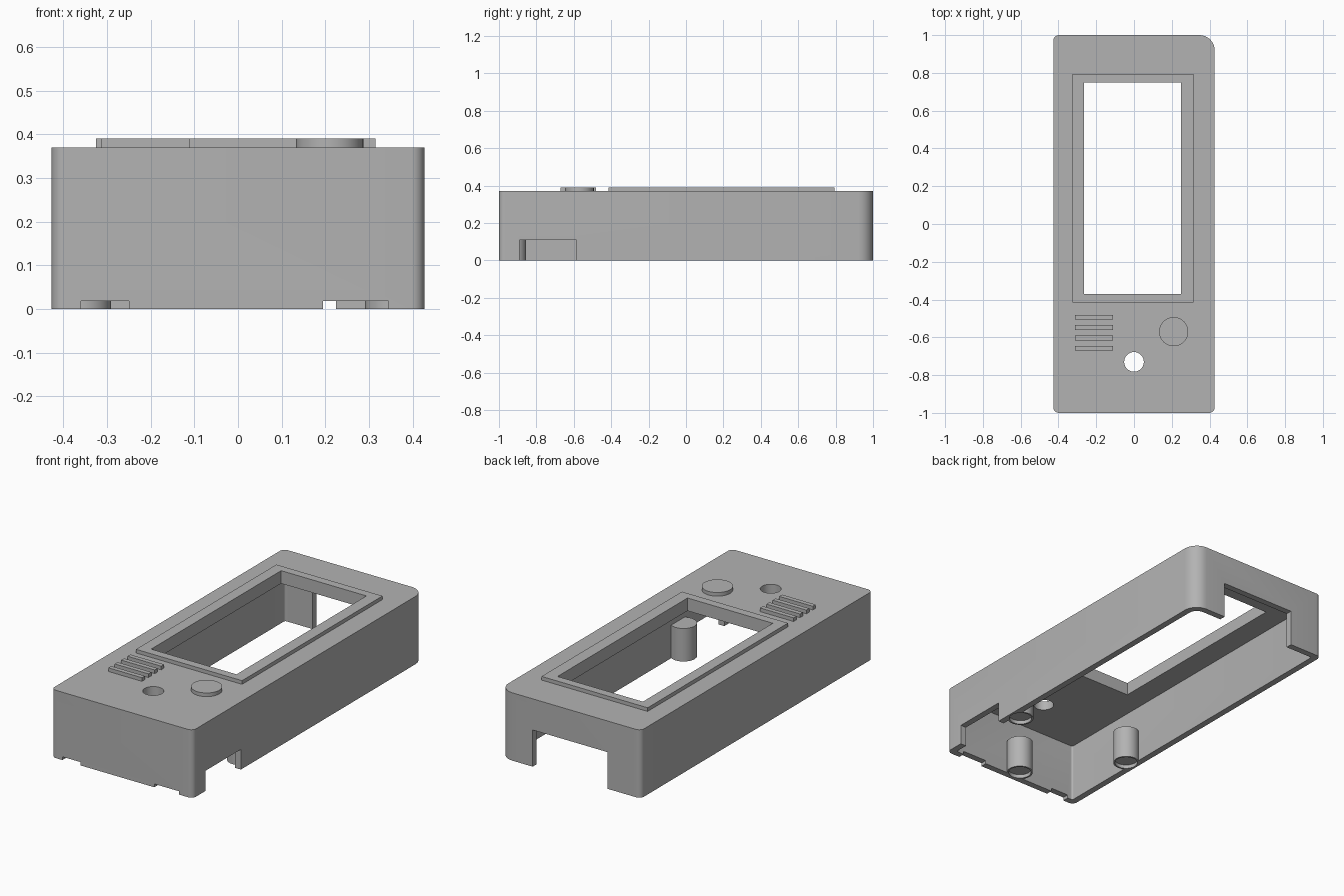
import bpy, bmesh, math

cube = bpy.data.objects.get("Cube")
if cube:
    bpy.data.objects.remove(cube, do_unlink=True)

grey = bpy.data.materials.new("plain_grey")
grey.use_nodes = True
GREY = (0.45, 0.45, 0.45, 1)
grey.diffuse_color = GREY
grey.node_tree.nodes["Principled BSDF"].inputs["Base Color"].default_value = GREY


def prism(name, points, z0, z1):
    """Extrude a closed outline from z0 to z1."""
    bm = bmesh.new()
    face = bm.faces.new([bm.verts.new((x, y, z0)) for x, y in points])
    top = bmesh.ops.extrude_face_region(bm, geom=[face])["geom"]
    for v in top:
        if isinstance(v, bmesh.types.BMVert):
            v.co.z = z1
    bmesh.ops.recalc_face_normals(bm, faces=bm.faces)
    mesh = bpy.data.meshes.new(name)
    bm.to_mesh(mesh)
    bm.free()
    mesh.materials.append(grey)
    obj = bpy.data.objects.new(name, mesh)
    bpy.context.collection.objects.link(obj)
    return obj


def box(name, x0, x1, y0, y1, z0, z1):
    return prism(name, [(x0, y0), (x1, y0), (x1, y1), (x0, y1)], z0, z1)


def disc(name, x, y, r, z0, z1, n=48):
    ring = [math.tau * i / n for i in range(n)]
    return prism(name, [(x + r * math.cos(a), y + r * math.sin(a)) for a in ring], z0, z1)


def body_outline(inset, small, large, steps=8):
    """Rectangle with one large rounded corner at back left."""
    hx, hy = 0.427 - inset, 1 - inset
    corners = [(1, 1, large), (-1, 1, small), (-1, -1, small), (1, -1, small)]
    pts = []
    for i, (sx, sy, r) in enumerate(corners):
        for k in range(steps + 1):
            a = math.pi / 2 * (i + k / steps)
            pts.append((sx * (hx - r) + r * math.cos(a), sy * (hy - r) + r * math.sin(a)))
    return pts


def cut(obj, *cutters):
    for c in cutters:
        mod = obj.modifiers.new("cut", "BOOLEAN")
        mod.operation = "DIFFERENCE"
        mod.solver = "EXACT"
        mod.object = c
        bpy.context.view_layer.objects.active = obj
        bpy.ops.object.modifier_apply(modifier=mod.name)
        bpy.data.objects.remove(c, do_unlink=True)


def smooth(obj):
    bpy.ops.object.select_all(action="DESELECT")
    obj.select_set(True)
    bpy.context.view_layer.objects.active = obj
    bpy.ops.object.shade_smooth_by_angle(angle=math.radians(30))


WINDOW = (-0.265, 0.25, -0.37, 0.75)
BOSSES = {"left_post": (0.358, -0.49), "right_post": (-0.358, -0.49), "front_post": (0, -0.922)}


def recess(x, y):
    return disc("recess_cutter", x, y, 0.058, -0.1, 0.02)


# Hollow shell, open below, with its window, button hole and edge notches
shell = prism("shell", body_outline(0, 0.03, 0.08), 0, 0.37)
cut(shell,
    prism("cavity_cutter", body_outline(0.035, 0.01, 0.05), -0.1, 0.32),
    box("window_cutter", *WINDOW, 0.2, 0.5),
    disc("hole_cutter", 0, -0.73, 0.052, 0.2, 0.5),
    box("back_notch_cutter", -0.225, 0.225, 0.9, 1.1, -0.1, 0.2),
    box("side_notch_cutter", 0.38, 0.5, -0.89, -0.585, -0.1, 0.11),
    box("front_notch_cutter", -0.36, -0.25, -1.1, -0.94, -0.1, 0.018),
    box("front_notch_cutter", 0.195, 0.345, -1.1, -0.94, -0.1, 0.018),
    *[recess(x, y) for x, y in BOSSES.values()])
smooth(shell)

# Raised frame around the window
frame = box("window_frame", -0.325, 0.315, -0.415, 0.795, 0.37, 0.39)
cut(frame, box("frame_cutter", *WINDOW, 0.2, 0.5))

# Screw posts with shallow recesses underneath
for name, (x, y) in BOSSES.items():
    post = disc(name, x, y, 0.067, 0, 0.18)
    cut(post, recess(x, y))
    smooth(post)

# Round button and speaker ribs on the top
smooth(disc("button", 0.21, -0.57, 0.077, 0.365, 0.39))
for i in range(4):
    y = -0.493 - 0.055 * i
    box(f"speaker_rib_{i + 1}", -0.313, -0.11, y - 0.0125, y + 0.0125, 0.365, 0.39)
